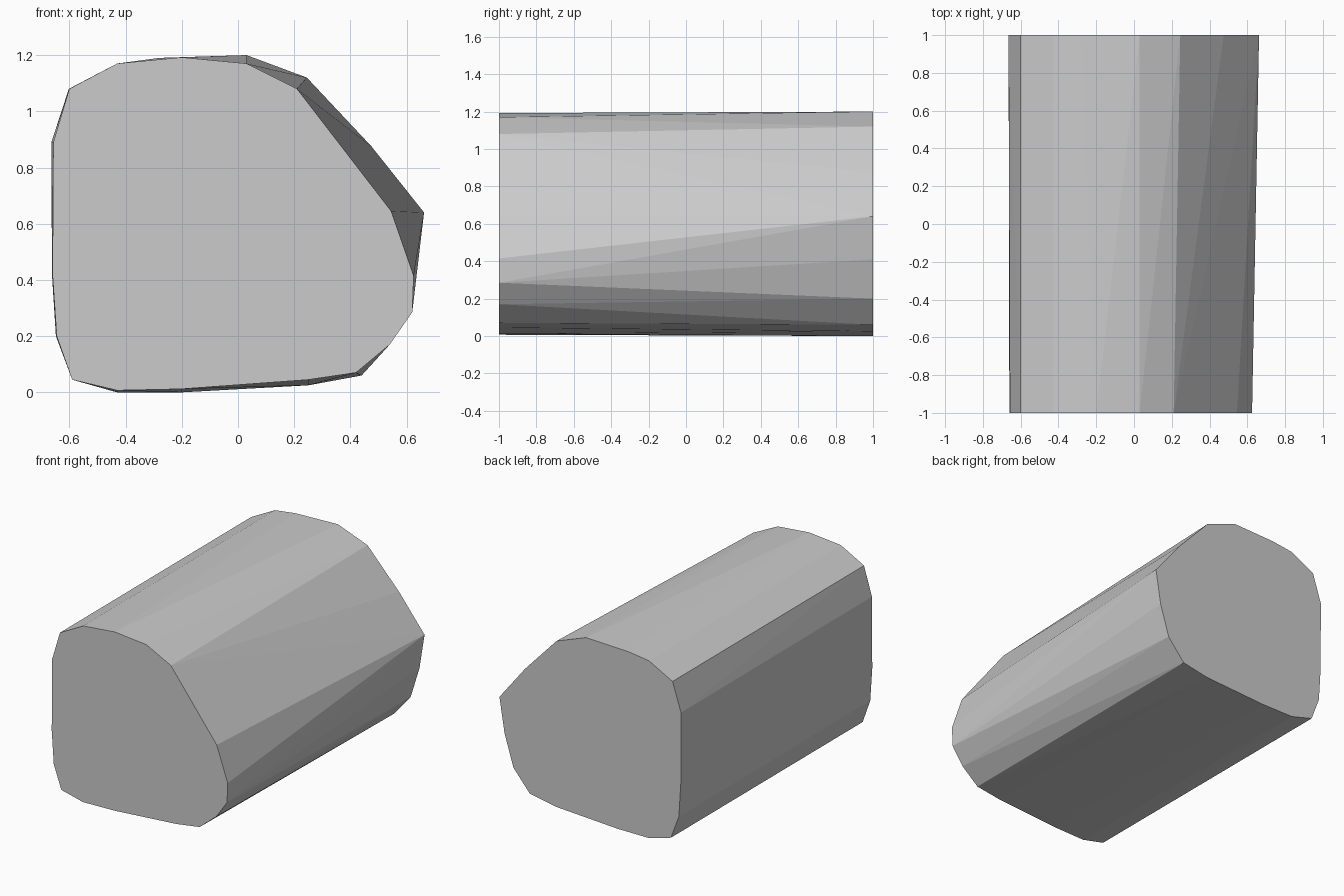
import bpy, bmesh

# End outlines as (x, z)
front = [(-0.60, 1.08), (-0.43, 1.17), (-0.20, 1.192), (0.03, 1.17), (0.21, 1.08),
         (0.545, 0.645), (0.625, 0.415), (0.62, 0.285), (0.54, 0.17), (0.42, 0.07),
         (0.25, 0.045), (-0.20, 0.012), (-0.43, 0.007), (-0.59, 0.045),
         (-0.645, 0.20), (-0.66, 0.42), (-0.657, 0.89)]
back = [(-0.602, 1.08), (-0.43, 1.17), (-0.28, 1.19), (0.03, 1.20), (0.245, 1.12),
        (0.475, 0.875), (0.662, 0.64), (0.625, 0.41), (0.56, 0.20), (0.44, 0.06),
        (0.25, 0.025), (-0.20, 0.0), (-0.43, 0.0), (-0.59, 0.045),
        (-0.648, 0.20), (-0.662, 0.42), (-0.664, 0.89)]

# Faceted block: convex skin over both outlines
bm = bmesh.new()
for y, outline in ((-1, front), (1, back)):
    for x, z in outline:
        bm.verts.new((x, y, z))
res = bmesh.ops.convex_hull(bm, input=bm.verts[:])
loose = [v for v in bm.verts if not v.link_faces]
bmesh.ops.delete(bm, geom=loose, context='VERTS')
bmesh.ops.dissolve_limit(bm, angle_limit=0.01, verts=bm.verts[:], edges=bm.edges[:])
bmesh.ops.recalc_face_normals(bm, faces=bm.faces[:])

mesh = bpy.data.meshes.new("faceted_block")
bm.to_mesh(mesh)
bm.free()
bpy.context.collection.objects.link(bpy.data.objects.new("faceted_block", mesh))
